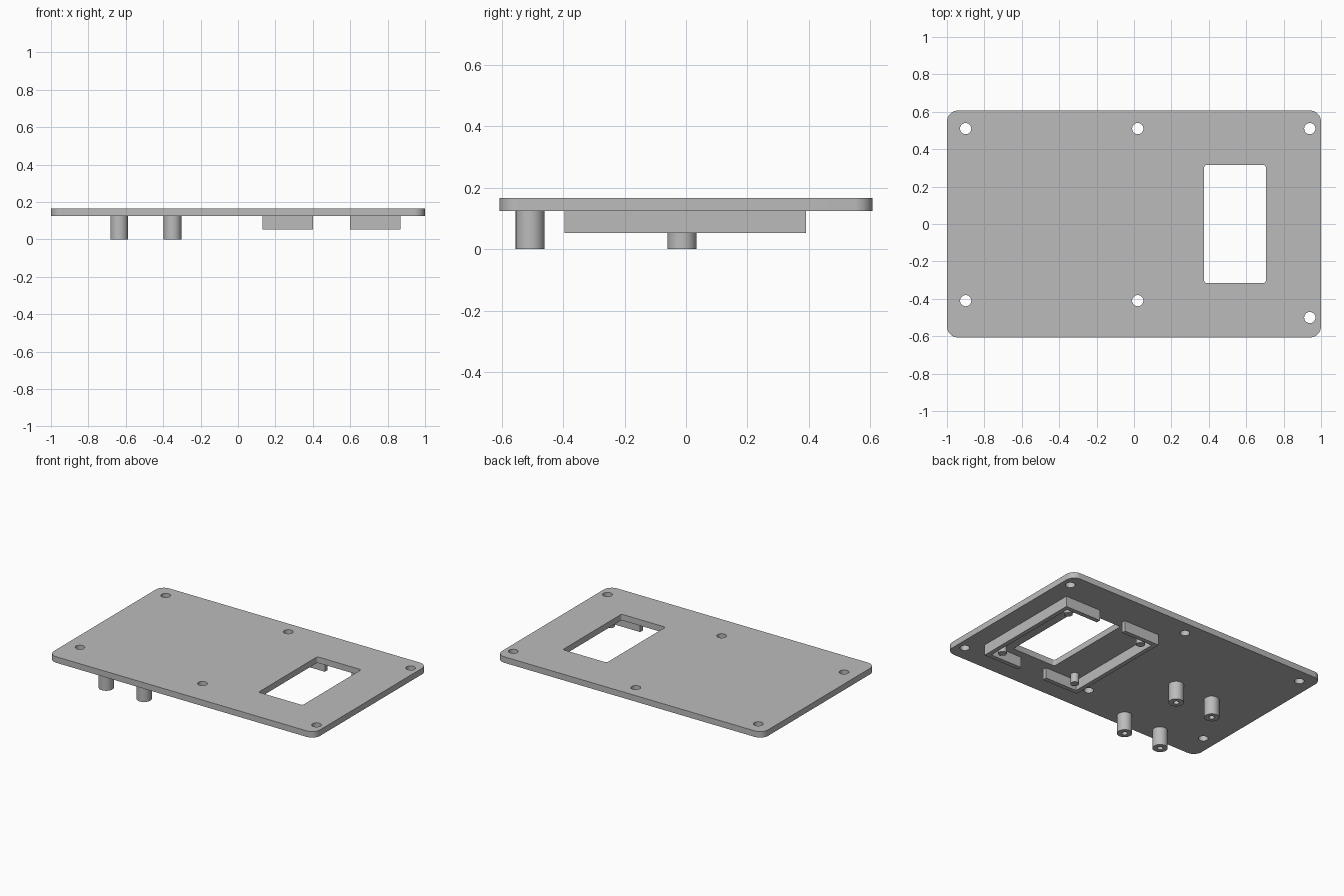
import bpy, bmesh, math

if "Cube" in bpy.data.objects:
    bpy.data.objects.remove(bpy.data.objects["Cube"])

gray = bpy.data.materials.new("plain gray")
gray.diffuse_color = (0.5, 0.5, 0.5, 1)
gray.use_nodes = True
gray.node_tree.nodes["Principled BSDF"].inputs["Base Color"].default_value = gray.diffuse_color


def circle(cx, cy, r, n=32):
    return [(cx + r * math.cos(2 * math.pi * i / n),
             cy + r * math.sin(2 * math.pi * i / n)) for i in range(n)]


def rounded_rect(x0, x1, y0, y1, r, n=8):
    corners = [(x1 - r, y1 - r), (x0 + r, y1 - r), (x0 + r, y0 + r), (x1 - r, y0 + r)]
    pts = []
    for k, (cx, cy) in enumerate(corners):
        for i in range(n + 1):
            a = math.pi / 2 * (k + i / n)
            pts.append((cx + r * math.cos(a), cy + r * math.sin(a)))
    return pts


def prism(name, loops, z0, z1):
    """Extrude an outline (first loop) with holes (other loops) from z0 to z1."""
    bm = bmesh.new()
    edges = []
    for loop in loops:
        vs = [bm.verts.new((x, y, z0)) for x, y in loop]
        edges += [bm.edges.new((vs[i - 1], vs[i])) for i in range(len(vs))]
    bmesh.ops.triangle_fill(bm, edges=edges, use_beauty=True)
    ext = bmesh.ops.extrude_face_region(bm, geom=bm.faces[:], use_keep_orig=True)
    top = [g for g in ext["geom"] if isinstance(g, bmesh.types.BMVert)]
    bmesh.ops.translate(bm, verts=top, vec=(0, 0, z1 - z0))
    bmesh.ops.recalc_face_normals(bm, faces=bm.faces[:])
    me = bpy.data.meshes.new(name)
    bm.to_mesh(me)
    bm.free()
    me.materials.append(gray)
    ob = bpy.data.objects.new(name, me)
    bpy.context.collection.objects.link(ob)
    bpy.ops.object.select_all(action='DESELECT')
    ob.select_set(True)
    bpy.context.view_layer.objects.active = ob
    bpy.ops.object.shade_smooth_by_angle(angle=math.radians(30))
    return ob


BASE, TOP = 0.125, 0.166

# Panel with screw holes and display window
screws = [(-0.9, 0.51), (0.02, 0.51), (0.94, 0.51),
          (-0.9, -0.41), (0.02, -0.41), (0.94, -0.5)]
prism("panel",
      [rounded_rect(-1, 1, -0.607, 0.607, 0.06),
       rounded_rect(0.375, 0.705, -0.315, 0.315, 0.012, 4)]
      + [circle(x, y, 0.03) for x, y in screws], BASE, TOP)

# Hollow standoffs under the panel
for x in (-0.635, -0.35):
    for y in (-0.507, -0.013):
        prism("standoff", [circle(x, y, 0.047), circle(x, y, 0.018, 20)], 0, BASE)

# Two facing C-shaped brackets and four locating pegs around the window
t, y0, y1 = 0.03, -0.395, 0.39
for side in (-1, 1):
    xo, xe = 0.5 + side * 0.37, 0.5 + side * 0.1
    xi = xo - side * t
    prism("window_bracket",
          [[(xo, y0), (xe, y0), (xe, y0 + t), (xi, y0 + t),
            (xi, y1 - t), (xe, y1 - t), (xe, y1), (xo, y1)]], 0.053, BASE)
    for y in (-0.317, 0.312):
        prism("locating_peg", [circle(0.5 + side * 0.29, y, 0.027, 24)], 0.06, BASE)
